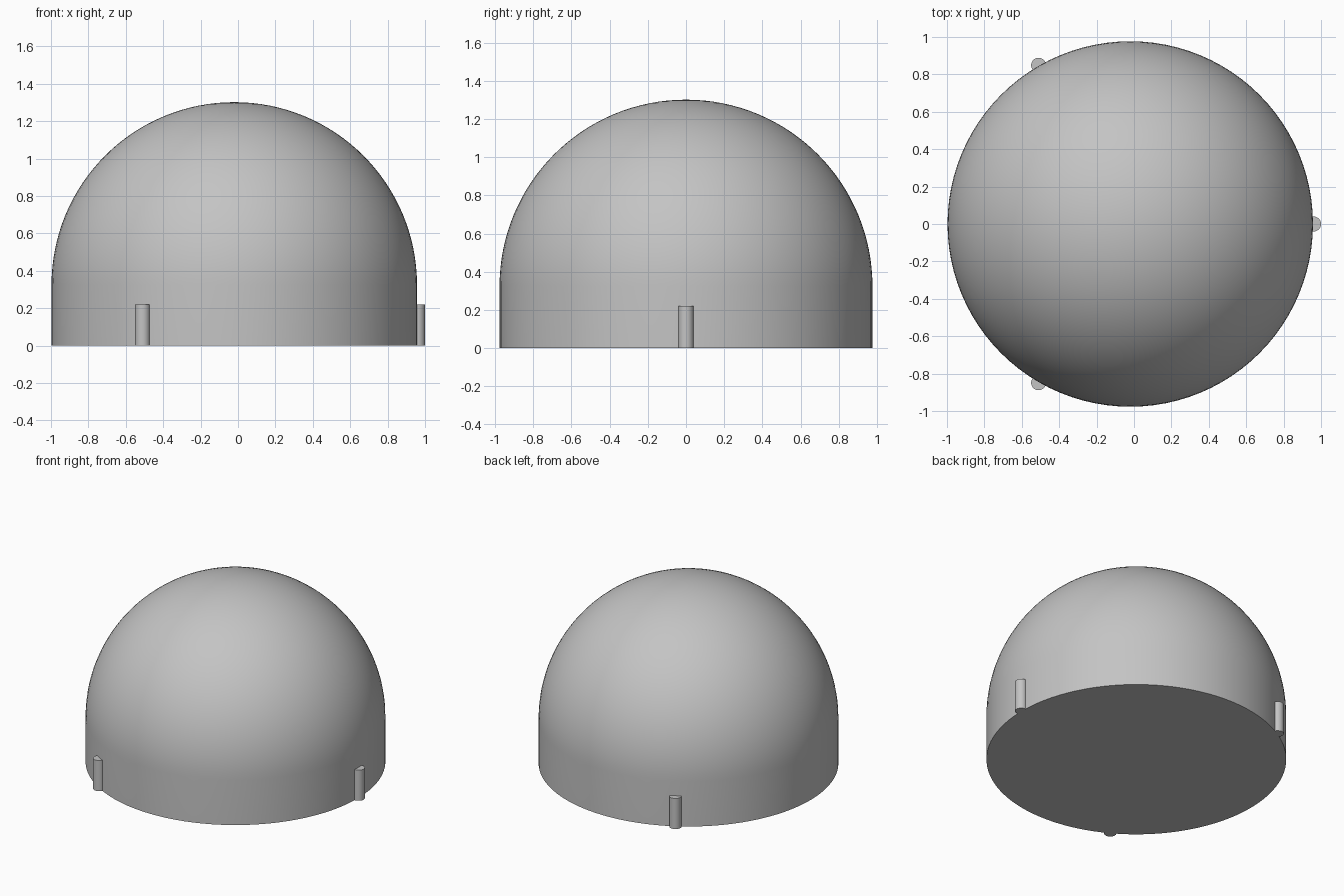
import bpy, bmesh, math
from mathutils import Matrix

if "Cube" in bpy.data.objects:
    bpy.data.objects.remove(bpy.data.objects["Cube"])

CX, R = -0.02, 0.977      # body axis and radius
BASE_H = 0.325            # height of the straight wall
PEG_R, PEG_H = 0.04, 0.22

grey = bpy.data.materials.new("grey plastic")
grey.diffuse_color = (0.55, 0.55, 0.55, 1)
grey.use_nodes = True
grey.node_tree.nodes["Principled BSDF"].inputs["Base Color"].default_value = grey.diffuse_color


def finish(name, bm, angle=30):
    bmesh.ops.recalc_face_normals(bm, faces=bm.faces)
    mesh = bpy.data.meshes.new(name)
    bm.to_mesh(mesh)
    bm.free()
    mesh.materials.append(grey)
    obj = bpy.data.objects.new(name, mesh)
    bpy.context.collection.objects.link(obj)
    bpy.ops.object.select_all(action='DESELECT')
    obj.select_set(True)
    bpy.context.view_layer.objects.active = obj
    bpy.ops.object.shade_smooth_by_angle(angle=math.radians(angle))
    return obj


# Domed body: straight wall and hemisphere turned as one closed profile
bm = bmesh.new()
profile = [(0, 0), (R, 0)]
profile += [(R * math.cos(a), BASE_H + R * math.sin(a))
            for a in (math.pi / 2 * i / 32 for i in range(32))]
profile.append((0, BASE_H + R))
verts = [bm.verts.new((CX + r, 0, z)) for r, z in profile]
edges = [bm.edges.new(pair) for pair in zip(verts, verts[1:])]
bmesh.ops.spin(bm, geom=verts + edges, cent=(CX, 0, 0), axis=(0, 0, 1),
               angle=math.tau, steps=96, use_duplicate=False)
bmesh.ops.remove_doubles(bm, verts=bm.verts, dist=0.0005)
finish("domed_body", bm)

# Three round locating pegs, half sunk into the wall
for i in range(3):
    a = math.tau * i / 3
    bm = bmesh.new()
    place = Matrix.Translation((CX + 0.98 * math.cos(a), 0.98 * math.sin(a), PEG_H / 2))
    bmesh.ops.create_cone(bm, cap_ends=True, segments=32, radius1=PEG_R,
                          radius2=PEG_R, depth=PEG_H, matrix=place)
    finish(f"side_peg_{i + 1}", bm)
